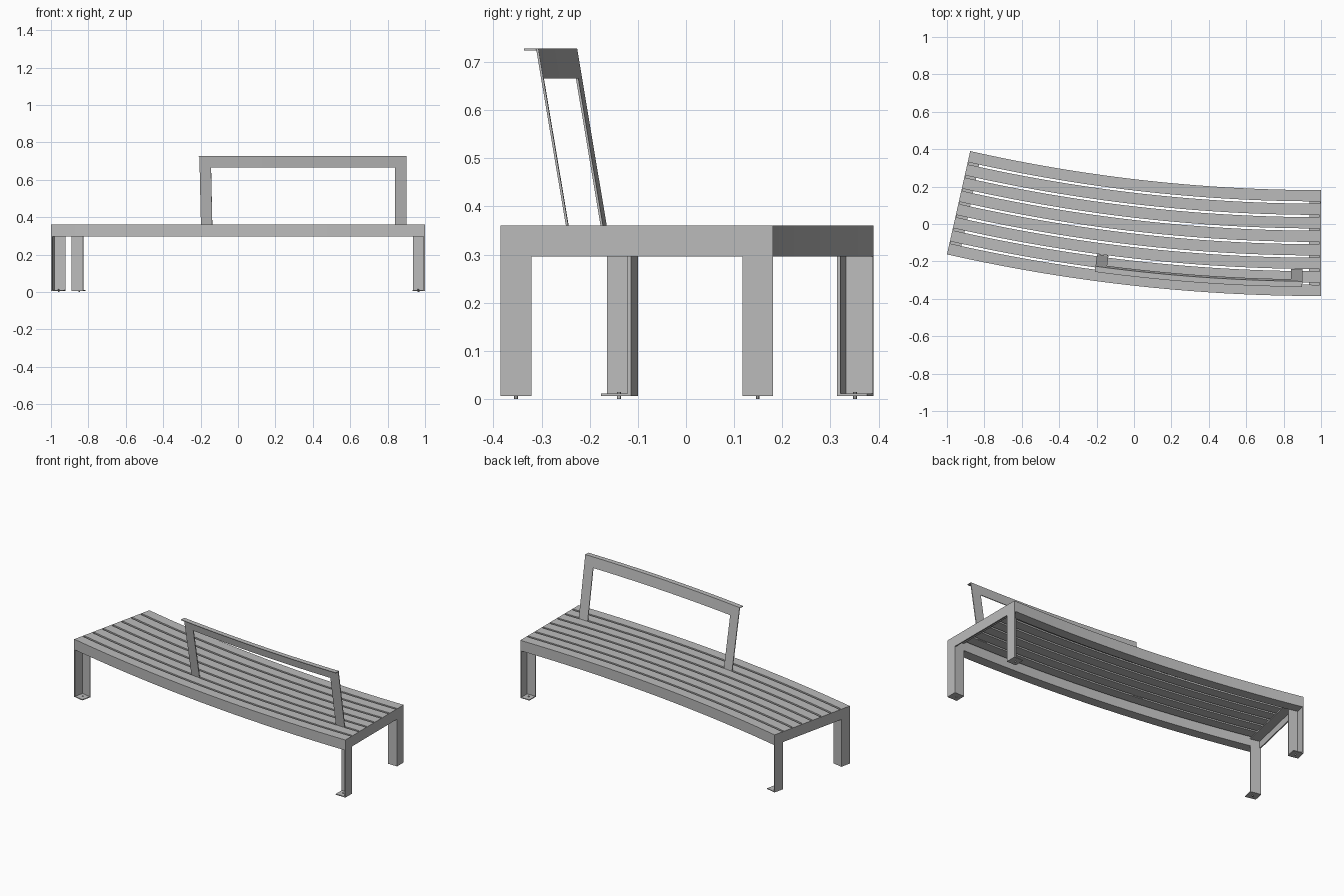
import bpy
import bmesh
import math

if "Cube" in bpy.data.objects:
    bpy.data.objects.remove(bpy.data.objects["Cube"], do_unlink=True)

# Bench plan: concentric arcs about a point far behind the left end
R = 9.1                          # radius of the front edge
DEPTH = 0.566
CENTRE_Y = R - 0.385
MID = R - DEPTH / 2
LENGTH = math.asin(2 / R) * MID  # arc length along the middle
TOP, BOTTOM, FOOT = 0.36, 0.296, 0.006
BAR, SHEET = 0.064, 0.007

steel = bpy.data.materials.new("grey painted steel")
steel.use_nodes = True
grey = (0.5, 0.5, 0.5, 1)
steel.diffuse_color = grey
steel.node_tree.nodes["Principled BSDF"].inputs["Base Color"].default_value = grey


def place(depth, s, z):
    """Depth is measured in from the front edge, s along the bench."""
    a, r = s / MID, R - depth
    return (1 - r * math.sin(a), CENTRE_Y - r * math.cos(a), z)


def finish(name, bm):
    bmesh.ops.recalc_face_normals(bm, faces=bm.faces)
    mesh = bpy.data.meshes.new(name)
    bm.to_mesh(mesh)
    bm.free()
    mesh.materials.append(steel)
    mesh.shade_smooth()
    mesh.set_sharp_from_angle(angle=math.radians(30))
    obj = bpy.data.objects.new(name, mesh)
    bpy.context.collection.objects.link(obj)


def sweep(name, profile, s0, s1):
    """Sweep a closed (depth, z) profile along the bench arc."""
    bm = bmesh.new()
    steps = max(1, round((s1 - s0) * 16))
    rings = []
    for i in range(steps + 1):
        s = s0 + (s1 - s0) * i / steps
        rings.append([bm.verts.new(place(d, s, z)) for d, z in profile])
    n = len(profile)
    for a, b in zip(rings, rings[1:]):
        for j in range(n):
            k = (j + 1) % n
            bm.faces.new((a[j], a[k], b[k], b[j]))
    bm.faces.new(rings[0])
    bm.faces.new(rings[-1])
    finish(name, bm)


def box(name, d0, d1, z0, z1, s0, s1):
    sweep(name, [(d0, z0), (d1, z0), (d1, z1), (d0, z1)], s0, s1)


# Seat: deep outer beams with thin slats between them
SLATS, WIDTH = 8, 0.06
pitch = (DEPTH - WIDTH) / (SLATS - 1)
for i in range(SLATS):
    outer = i in (0, SLATS - 1)
    name = "seat_edge_beam" if outer else "seat_slat"
    z0 = BOTTOM if outer else TOP - 0.015
    box(name, i * pitch, i * pitch + WIDTH, z0, TOP, SHEET, LENGTH - SHEET)

# End frames: portal plate, slat ledge, angle legs, feet and bolts
portal = [(0, FOOT), (BAR, FOOT), (BAR, BOTTOM), (DEPTH - BAR, BOTTOM),
          (DEPTH - BAR, FOOT), (DEPTH, FOOT), (DEPTH, TOP), (0, TOP)]
for side in ("left", "right"):
    def span(a, b):
        return (a, b) if side == "left" else (LENGTH - b, LENGTH - a)

    sweep(side + "_end_frame", portal, *span(0, SHEET))
    box(side + "_slat_ledge", WIDTH, DEPTH - WIDTH, TOP - 0.022, TOP - 0.015,
        *span(SHEET, BAR))
    for end in ("front", "back"):
        def depth(d):
            return d if end == "front" else DEPTH - d

        label = side + "_" + end
        box(label + "_leg_flange", depth(BAR - SHEET), depth(BAR),
            FOOT, BOTTOM, *span(SHEET, BAR))
        box(label + "_foot", depth(0), depth(BAR - SHEET),
            FOOT, FOOT + 0.005, *span(SHEET, BAR))
        bm = bmesh.new()
        bmesh.ops.create_cone(bm, cap_ends=True, segments=12,
                              radius1=0.004, radius2=0.004, depth=0.015)
        mid = sum(span(0, BAR + SHEET)) / 2
        bmesh.ops.translate(bm, verts=bm.verts,
                            vec=place(depth(BAR / 2), mid, 0.0075))
        finish(label + "_bolt", bm)

# Backrest: leaning posts, top rail and folded lip
LOW, HIGH, RAIL = TOP - 0.015, 0.728, 0.666
START, END, POST = 0.098, 1.182, 0.06


def lean(z):
    return 0.14 - 0.062 * (z - TOP) / (HIGH - TOP)


def leaning_strip(name, z0, z1, s0, s1):
    t = 0.005
    sweep(name, [(lean(z0), z0), (lean(z0) - t, z0),
                 (lean(z1) - t, z1), (lean(z1), z1)], s0, s1)


leaning_strip("left_back_post", LOW, RAIL, START, START + POST)
leaning_strip("right_back_post", LOW, RAIL, END - POST, END)
leaning_strip("back_rail", RAIL, HIGH, START, END)
box("back_rail_lip", lean(HIGH) - 0.03, lean(HIGH) - 0.005,
    HIGH - 0.004, HIGH, START, END)
